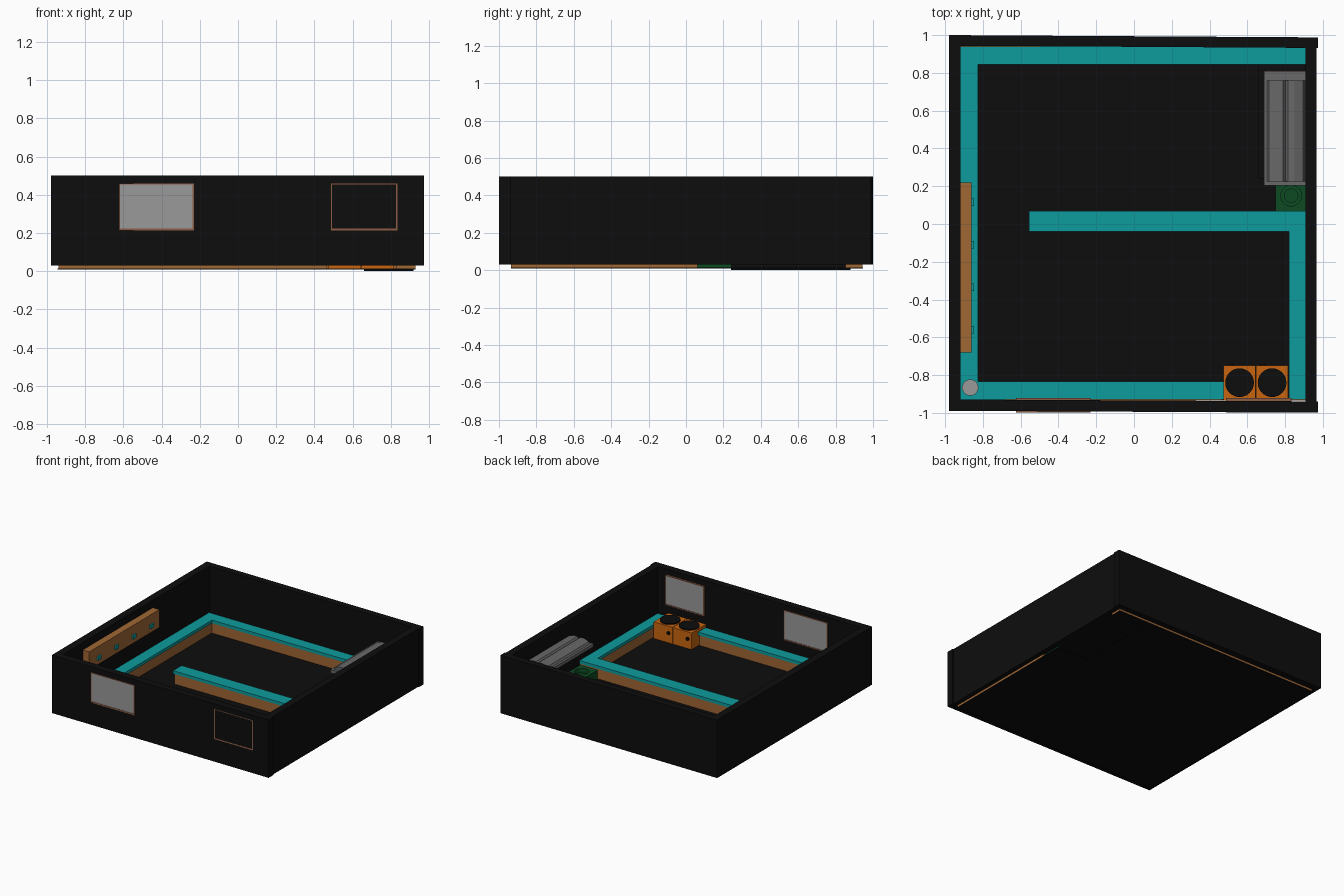
import bpy, bmesh
from math import pi, radians
from mathutils import Matrix

old = bpy.data.objects.get("Cube")
if old:
    bpy.data.objects.remove(old, do_unlink=True)


def material(name, rgb):
    m = bpy.data.materials.new(name)
    m.use_nodes = True
    m.diffuse_color = (*rgb, 1)
    m.node_tree.nodes["Principled BSDF"].inputs["Base Color"].default_value = (*rgb, 1)
    return m


BLACK = material("black", (.004, .004, .004))
TEAL = material("teal", (.004, .33, .34))
BROWN = material("wood brown", (.35, .135, .034))
ORANGE = material("orange", (.58, .13, .005))
GREEN = material("green", (.004, .07, .017))
GREY = material("metal grey", (.14, .14, .14))
LIGHT = material("light grey", (.32, .32, .32))
FRAME = material("frame brown", (.27, .11, .06))


def add(name, bm, mat):
    bmesh.ops.recalc_face_normals(bm, faces=bm.faces)
    me = bpy.data.meshes.new(name)
    bm.to_mesh(me)
    bm.free()
    me.materials.append(mat)
    ob = bpy.data.objects.new(name, me)
    bpy.context.collection.objects.link(ob)
    return ob


def box(name, mat, x, y, z, turn=0):
    """Box from (min, max) pairs, turned about its own centre."""
    bm = bmesh.new()
    mid = [(a + b) / 2 for a, b in (x, y, z)]
    size = [b - a for a, b in (x, y, z)]
    mtx = Matrix.Translation(mid) @ Matrix.Rotation(radians(turn), 4, 'Z') @ Matrix.Diagonal((*size, 1))
    bmesh.ops.create_cube(bm, size=1, matrix=mtx)
    return add(name, bm, mat)


def disc(name, mat, centre, r, h, axis='Z'):
    bm = bmesh.new()
    mtx = Matrix.Translation(centre)
    if axis == 'Y':
        mtx = mtx @ Matrix.Rotation(pi / 2, 4, 'X')
    bmesh.ops.create_cone(bm, cap_ends=True, segments=32, radius1=r, radius2=r, depth=h, matrix=mtx)
    ob = add(name, bm, mat)
    for o in bpy.context.selected_objects:
        o.select_set(False)
    ob.select_set(True)
    bpy.context.view_layer.objects.active = ob
    bpy.ops.object.shade_smooth_by_angle()
    return ob


def prism(name, mat, profile, y0, y1):
    """Extrude an x-z profile along y."""
    bm = bmesh.new()
    face = bm.faces.new([bm.verts.new((x, y0, z)) for x, z in profile])
    new = bmesh.ops.extrude_face_region(bm, geom=[face])["geom"]
    bmesh.ops.translate(bm, vec=(0, y1 - y0, 0), verts=[v for v in new if isinstance(v, bmesh.types.BMVert)])
    return add(name, bm, mat)


# Room shell: floor and four walls, front and back slightly askew
WALL = (.03, .5)
box("floor", BLACK, (-.945, .93), (-.935, .945), (.008, .015))
box("left_wall", BLACK, (-.98, -.918), (-.98, .995), WALL)
box("right_wall", BLACK, (.907, .967), (-.99, .985), WALL)
box("back_wall", BLACK, (-.98, .975), (.938, .994), WALL, -.35)
box("front_wall", BLACK, (-.98, .975), (-.994, -.934), WALL, -.3)

# Base cabinets with worktops
runs = {
    "left": ((-.92, -.825), (-.93, .94)),
    "back": ((-.92, .91), (.845, .94)),
    "front": ((-.92, .475), (-.93, -.835)),
    "right": ((.82, .91), (-.93, .07)),
    "peninsula": ((-.555, .91), (-.04, .07)),
}
LIP = .008
for name, (x, y) in runs.items():
    bx = (x[0] - .02 if x[0] < -.9 else x[0] + LIP, x[1] + .02 if x[1] > .9 else x[1] - LIP)
    by = (y[0] - .005 if y[0] < -.9 else y[0] + LIP, y[1] + .003 if y[1] > .9 else y[1] - LIP)
    box(name + "_cabinet", BROWN, bx, by, (.014, .1))
    box(name + "_worktop", TEAL, x, y, (.1, .125))

# Wall cabinet with handles
box("wall_cabinet", BROWN, (-.92, -.86), (-.68, .22), (.295, .44))
for i in range(4):
    y = .115 - .225 * i
    box("cabinet_handle", TEAL, (-.862, -.847), (y - .02, y + .02), (.335, .365))

# Twin cooker: body, burners and knobs for each half
for x0 in (.475, .647):
    mid = x0 + .084
    box("cooker_body", ORANGE, (x0, x0 + .168), (-.935, -.75), (.012, .15))
    disc("burner", BLACK, (mid, -.84, .153), .076, .012)
    disc("cooker_knob", BLACK, (mid - .05, -.748, .095), .014, .014, 'Y')

# Black stove unit under the extractor hood
box("stove_unit", BLACK, (.66, .92), (.24, .88), (0, .1))
box("hood_frame", GREY, (.687, .907), (.205, .81), (.345, .372))
hump = [(.705, .372), (.715, .388), (.755, .404), (.79, .404), (.803, .388),
        (.816, .404), (.85, .404), (.895, .388), (.905, .372)]
prism("hood_ridges", GREY, hump, .225, .76)

# Green wash basin with a round bowl
basin = box("basin", GREEN, (.75, .92), (.062, .24), (.014, .085))
cutter = disc("bowl_cutter", GREEN, (.832, .15, .08), .055, .06)
mod = basin.modifiers.new("bowl", 'BOOLEAN')
mod.operation = 'DIFFERENCE'
mod.object = cutter
bpy.context.view_layer.objects.active = basin
bpy.ops.object.modifier_apply(modifier=mod.name)
bpy.data.objects.remove(cutter, do_unlink=True)
disc("drain_plate", GREEN, (.832, .15, .054), .038, .008)

# Round pot on the corner worktop
disc("pot", LIGHT, (-.867, -.866, .14), .043, .04)

# Front windows, through the wall, with thin frames
for x0, x1 in ((-.62, -.235), (.49, .83)):
    z0, z1, t = .222, .455, .008
    box("window_pane", LIGHT, (x0, x1), (-.996, -.926), (z0, z1))
    depth = (-.999, -.922)
    box("window_sill", FRAME, (x0, x1), depth, (z0 - t, z0 + .002))
    box("window_head", FRAME, (x0, x1), depth, (z1 - .002, z1 + .003))
    box("window_jamb", FRAME, (x0 - .004, x0 + .003), depth, (z0 - t, z1 + .003))
    box("window_jamb", FRAME, (x1 - .003, x1 + .004), depth, (z0 - t, z1 + .003))
